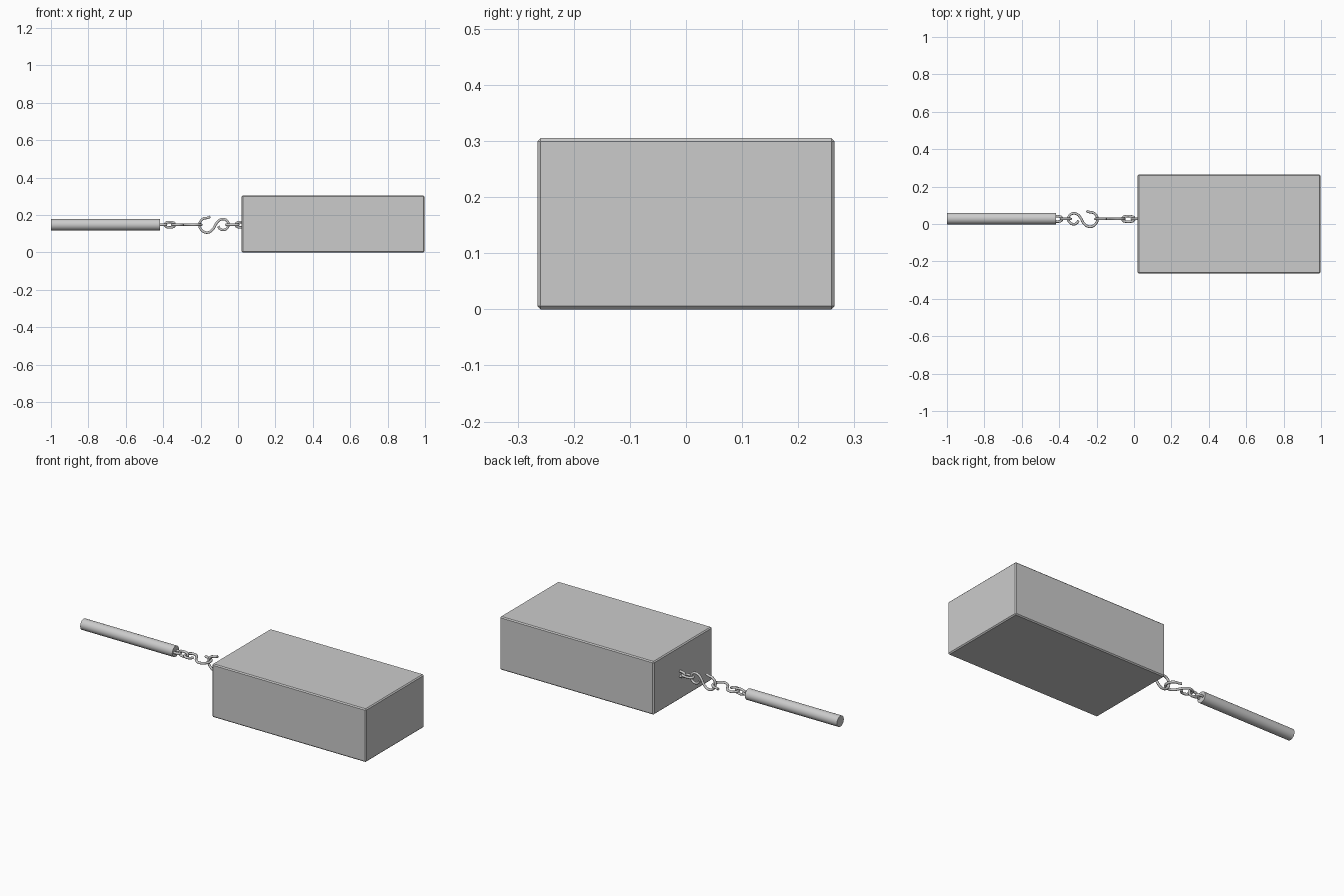
import bpy, math

if "Cube" in bpy.data.objects:
    bpy.data.objects.remove(bpy.data.objects["Cube"])

CY, CZ, WIRE = 0.027, 0.148, 0.0068   # chain axis and wire radius


def finish(obj, name, angle=40):
    obj.name = name
    bpy.ops.object.select_all(action='DESELECT')
    obj.select_set(True)
    bpy.context.view_layer.objects.active = obj
    bpy.ops.object.shade_smooth_by_angle(angle=math.radians(angle))
    return obj


def wire(name, pts, flat, closed=False):
    """Round wire through (x, offset) points, flat (xy) or upright (xz)."""
    cu = bpy.data.curves.new(name, 'CURVE')
    cu.dimensions = '3D'
    cu.bevel_depth = WIRE
    cu.bevel_resolution = 3
    cu.resolution_u = 6
    cu.use_fill_caps = True
    sp = cu.splines.new('BEZIER')
    sp.bezier_points.add(len(pts) - 1)
    for bp, (x, o) in zip(sp.bezier_points, pts):
        bp.co = (x, CY + o, CZ) if flat else (x, CY, CZ + o)
        bp.handle_left_type = bp.handle_right_type = 'AUTO'
    sp.use_cyclic_u = closed
    obj = bpy.data.objects.new(name, cu)
    bpy.context.collection.objects.link(obj)
    bpy.ops.object.select_all(action='DESELECT')
    obj.select_set(True)
    bpy.context.view_layer.objects.active = obj
    bpy.ops.object.convert(target='MESH')
    return finish(bpy.context.object, name)


def link(name, x0, x1, flat, r=0.013):
    """Stadium-shaped chain link with outer ends at x0 and x1."""
    a, b = x0 + WIRE + r, x1 - WIRE - r
    pts = []
    for cx, start in ((b, -90), (a, 90)):
        for i in range(5):
            t = math.radians(start + 45 * i)
            pts.append((cx + r * math.cos(t), r * math.sin(t)))
    wire(name, pts, flat, True)


# Heavy block with a slim chamfer
bpy.ops.mesh.primitive_cube_add(size=1, location=(0.508, 0, 0.1525))
block = bpy.context.object
block.name = "block"
block.scale = (0.977, 0.53, 0.305)
bpy.ops.object.transform_apply(location=False, rotation=False, scale=True)
bev = block.modifiers.new("chamfer", 'BEVEL')
bev.width = 0.006
bev.segments = 1

# Pull handle
bpy.ops.mesh.primitive_cylinder_add(vertices=32, radius=0.031, depth=0.584,
                                    location=(-0.708, 0.029, CZ),
                                    rotation=(0, math.pi / 2, 0))
finish(bpy.context.object, "handle")

# Eyes fixed to handle and block, and the loose links next to them
link("handle_eye", -0.44, -0.378, True)
link("handle_link", -0.397, -0.331, False)
link("block_link", -0.069, 0.008, True)
link("block_eye", -0.018, 0.045, False)

# Two interlocking S hooks: open big end, nearly closed small end
hook = [(-0.148, 0.043), (-0.163, 0.037), (-0.188, 0.031), (-0.206, 0.002),
        (-0.195, -0.028), (-0.165, -0.042), (-0.136, -0.026),
        (-0.115, 0.008), (-0.100, 0.024), (-0.080, 0.030),
        (-0.059, 0.021), (-0.051, 0), (-0.060, -0.020),
        (-0.080, -0.028), (-0.098, -0.020), (-0.105, -0.008)]
wire("block_hook", hook, False)
wire("handle_hook", [(-0.402 - x, o) for x, o in hook], True)
